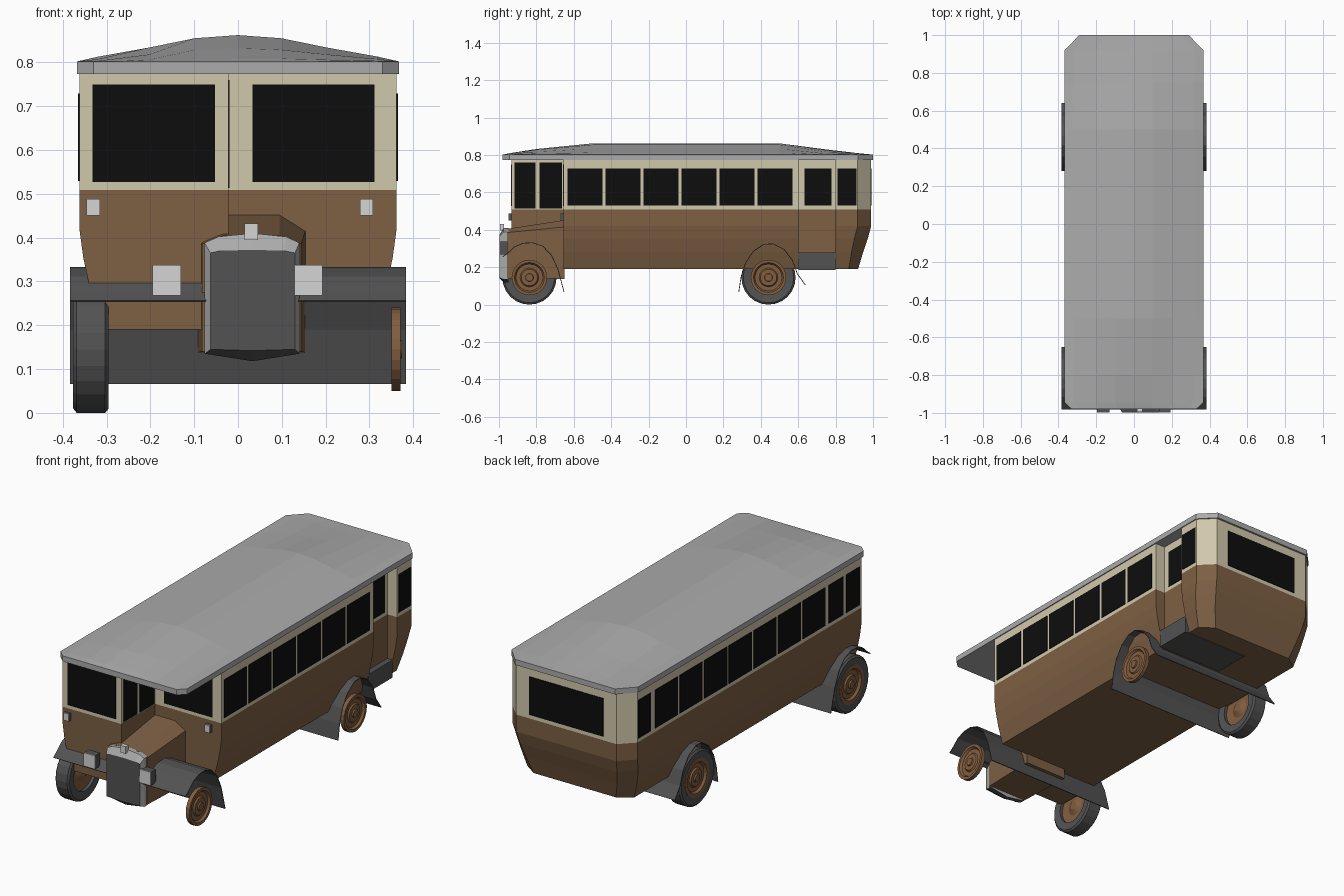
import bpy, bmesh, math
from mathutils import Vector

if "Cube" in bpy.data.objects:
    bpy.data.objects.remove(bpy.data.objects["Cube"])


def mat(name, r, g, b):
    m = bpy.data.materials.new(name)
    m.diffuse_color = (r, g, b, 1)
    m.use_nodes = True
    m.node_tree.nodes["Principled BSDF"].inputs["Base Color"].default_value = m.diffuse_color
    return m


BROWN = mat("body brown", .205, .115, .057)
CREAM = mat("cream", .64, .58, .41)
GREY = mat("roof grey", .41, .41, .41)
DARK = mat("dark grey", .085, .085, .085)
GLASS = mat("window black", .004, .004, .004)
LAMP = mat("lamp light grey", .66, .66, .66)
RIM = mat("wheel brown", .22, .11, .05)


def finish(name, bm, *mats):
    bmesh.ops.recalc_face_normals(bm, faces=bm.faces)
    me = bpy.data.meshes.new(name)
    bm.to_mesh(me)
    bm.free()
    ob = bpy.data.objects.new(name, me)
    bpy.context.collection.objects.link(ob)
    for m in mats:
        me.materials.append(m)
    return ob


def box(name, x0, x1, y0, y1, z0, z1, m):
    bm = bmesh.new()
    bmesh.ops.create_cube(bm, size=1)
    for v in bm.verts:
        v.co = ((x0 + x1) / 2 + v.co.x * (x1 - x0), (y0 + y1) / 2 + v.co.y * (y1 - y0),
                (z0 + z1) / 2 + v.co.z * (z1 - z0))
    return finish(name, bm, m)


def loft(rings):
    """Skin closed rings of equal length and cap both ends."""
    bm = bmesh.new()
    rows = [[bm.verts.new(p) for p in ring] for ring in rings]
    n = len(rows[0])
    for a, b in zip(rows, rows[1:]):
        for i in range(n):
            j = (i + 1) % n
            bm.faces.new((a[i], a[j], b[j], b[i]))
    bm.faces.new(rows[0])
    bm.faces.new(rows[-1])
    return bm


def lathe(name, profile, x, y, z, m, segs=24):
    """Revolve (radius, x offset) points around an axle along x."""
    bm = bmesh.new()
    vs = [bm.verts.new((o, 0, r)) for r, o in profile]
    es = [bm.edges.new((a, b)) for a, b in zip(vs, vs[1:])]
    bmesh.ops.spin(bm, geom=vs + es, cent=(0, 0, 0), axis=(1, 0, 0),
                   angle=math.tau, steps=segs, use_merge=False)
    bmesh.ops.remove_doubles(bm, verts=bm.verts, dist=1e-4)
    bmesh.ops.translate(bm, verts=bm.verts, vec=(x, y, z))
    return finish(name, bm, m)


# Body: half-cab outline with a recessed rear door, tapered towards the floor
levels = [  # z, half width, corner y, rear y
    (.19, .31, .87, .92), (.28, .337, .885, .947), (.354, .353, .9, .972),
    (.42, .362, .918, .99), (.509, .362, .918, .99), (.78, .362, .918, .99)]
rings = []
for z, w, yc, yr in levels:
    plan = [(-w, -.933), (-.022, -.933), (-.022, -.655), (w, -.655), (w, .602), (.305, .602),
            (.305, .8), (w, .8), (w, yc), (w - .072, yr), (.072 - w, yr), (-w, yc)]
    rings.append([(x, y, z) for x, y in plan])
bm = loft(rings)
for f in bm.faces:
    f.material_index = int(f.calc_center_median().z > .51)
finish("body", bm, BROWN, CREAM)

# Door step under the recess
box("door_step", -.05, .335, .602, .8, .186, .278, DARK)

# Roof: crowned top with a straight rim and cut corners
rows = [(-.98, .33, .0), (-.945, .367, .12), (-.8, .367, .5), (-.5, .367, 1),
        (.5, .367, 1), (.75, .367, .46), (.92, .367, .13), (1, .29, .0)]
crown = [(-1, 0), (-.87, .18), (-.55, .53), (-.27, .88), (0, 1),
         (.27, .88), (.55, .53), (.87, .18), (1, 0)]
rings = []
for y, w, k in rows:
    top = [(u * w, y, .802 + .06 * k * c) for u, c in crown]
    rings.append([(-w, y, .773)] + top + [(w, y, .773)])
finish("roof", loft(rings), GREY)

# Side windows
T = .003


def side_window(name, wall, y0, y1, z0=.529, z1=.729):
    box(name, wall - T, wall + T, y0, y1, z0, z1, GLASS)


for i in range(7):
    y = -.634 + i * .2035
    if i < 6:
        side_window("right_window", .362, y, y + .187)
    side_window("left_window", -.362, y, y + .187)
for s in (-1, 1):
    side_window("rear_quarter_window", s * .362, .81, .912)
side_window("door_window", .305, .634, .778)
for y0, y1 in ((-.917, -.805), (-.783, -.662)):
    side_window("cab_inner_window", -.022, y0, y1, .513, .76)
    side_window("cab_outer_window", -.362, y0, y1)

# Windscreens and rear window
box("cab_windscreen", -.332, -.053, -.933 - T, -.933 + T, .527, .749, GLASS)
box("bulkhead_window", .033, .312, -.655 - T, -.655 + T, .527, .749, GLASS)
box("rear_window", -.215, .215, .99 - T, .99 + T, .529, .729, GLASS)

# Bonnet, tapering forward
back = [(-.092, .138), (.154, .138), (.154, .415), (.095, .452), (-.033, .452), (-.092, .415)]
front = [(-.082, .14), (.144, .14), (.144, .385), (.095, .405), (-.033, .405), (-.082, .385)]
finish("bonnet", loft([[(x, -.65, z) for x, z in back], [(x, -.957, z) for x, z in front]]), BROWN)

# Radiator shell with dark core and underside
outer = [(-.076, .135), (.033, .118), (.14, .135), (.14, .388), (.11, .402),
         (.033, .41), (-.045, .402), (-.076, .388)]
inner = [(-.063, .145), (.033, .142), (.13, .145), (.13, .365), (.105, .37),
         (.033, .372), (-.04, .37), (-.063, .365)]
bm = loft([[(x, -.95, z) for x, z in outer], [(x, -.975, z) for x, z in outer],
           [(x, -.998, z) for x, z in inner]])
bm.normal_update()
bmesh.ops.recalc_face_normals(bm, faces=bm.faces)
for f in bm.faces:
    f.material_index = int(f.normal.y < -.99 or f.normal.z < -.5)
finish("radiator", bm, GREY, DARK)
box("radiator_cap", .015, .046, -.995, -.972, .395, .432, LAMP)


# Lamps: dark housings with pale lenses
def lamp(name, x0, x1, y0, y1, z0, z1):
    box(name + "_housing", x0, x1, y0 + .004, y1, z0, z1, DARK)
    box(name + "_lens", x0, x1, y0, y0 + .004, z0, z1, LAMP)


lamp("left_headlamp", -.195, -.13, -.998, -.955, .268, .338)
lamp("right_headlamp", .128, .193, -.998, -.955, .268, .338)
lamp("left_side_lamp", -.346, -.315, -.95, -.932, .45, .488)
lamp("right_side_lamp", .278, .308, -.674, -.654, .45, .488)

# Mudguards: full-width curved sheets
front_path = [(-.98, .255), (-.95, .278), (-.915, .31), (-.87, .328), (-.82, .331),
              (-.765, .312), (-.718, .262), (-.685, .19), (-.652, .067)]
rear_path = [(.282, .067), (.295, .15), (.318, .222), (.36, .285), (.415, .322), (.465, .325),
             (.525, .295), (.57, .235), (.595, .165), (.638, .105)]
for name, path in (("front_mudguard", front_path), ("rear_mudguard", rear_path)):
    bm = bmesh.new()
    pairs = [[bm.verts.new((x, y, z)) for x in (-.383, .383)] for y, z in path]
    for a, b in zip(pairs, pairs[1:]):
        bm.faces.new((a[0], a[1], b[1], b[0]))
    ob = finish(name, bm, DARK)
    mod = ob.modifiers.new("thickness", 'SOLIDIFY')
    mod.thickness = .004
    mod.offset = 0

# Wheels: stepped discs on both sides, tyres on the left side
disc = [(0, 0), (.095, 0), (.095, .021), (.08, .021), (.072, .01), (.05, .01),
        (.044, .017), (.022, .017), (.02, .024), (0, .024)]
left_disc = [(0, .07), (.022, .07), (.05, .055), (.1, .06), (.1, 0), (.08, 0),
             (.072, .012), (.05, .012), (.044, .004), (.022, .004), (.02, -.003), (0, -.003)]
tyre = [(.095, .004), (.135, 0), (.145, .008), (.145, .073), (.135, .081), (.095, .077), (.095, .004)]
for end, y in (("front", -.837), ("rear", .441)):
    lathe(end + "_right_wheel", disc, .35, y, .145, RIM)
    lathe(end + "_left_wheel", left_disc, -.374, y, .145, RIM)
    lathe(end + "_left_tyre", tyre, -.376, y, .145, DARK)
